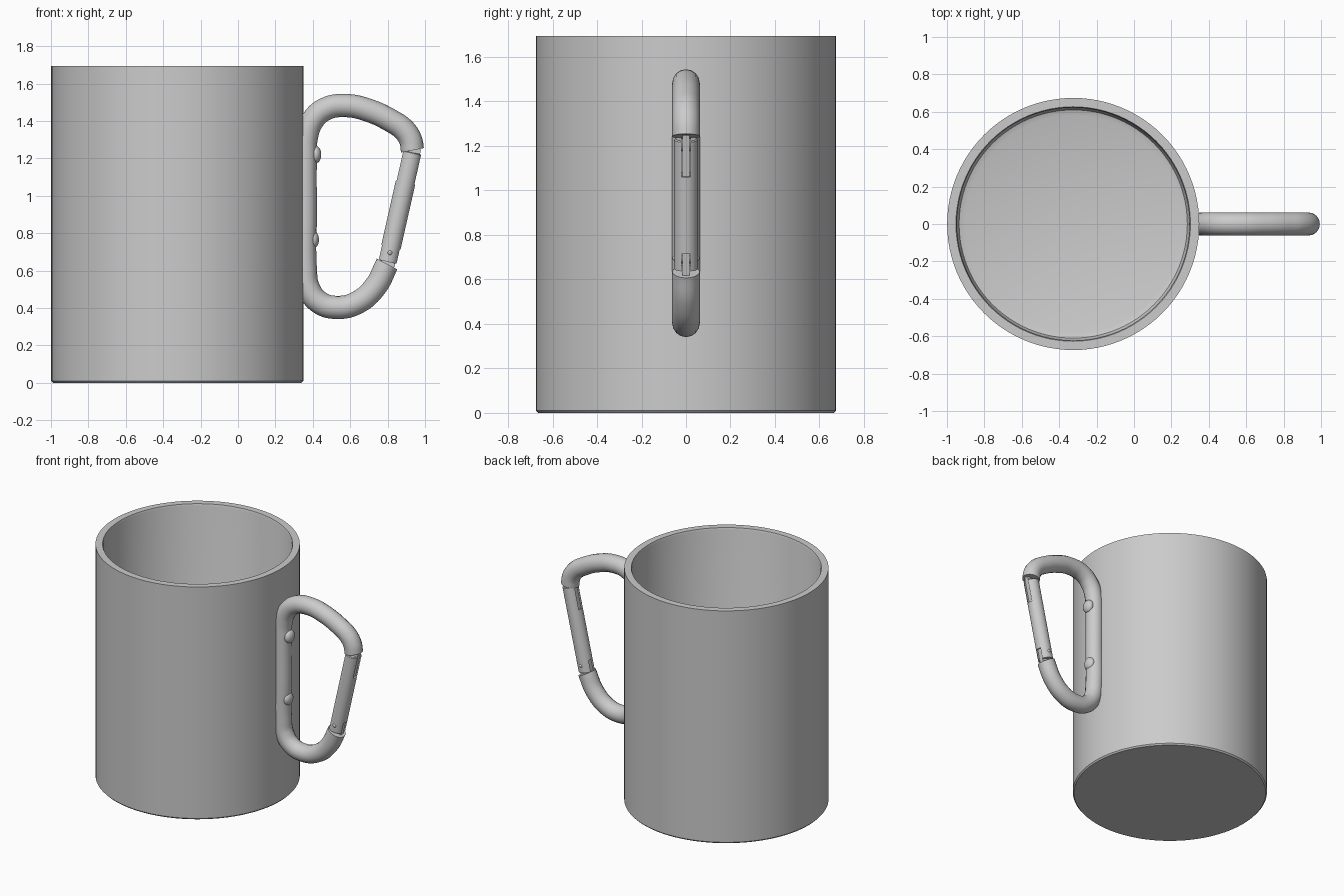
import bpy, bmesh, math
from mathutils import Matrix, Vector

if "Cube" in bpy.data.objects:
    bpy.data.objects.remove(bpy.data.objects["Cube"])

CUP_X = -0.325


def finish(name, bm, angle=35):
    bmesh.ops.recalc_face_normals(bm, faces=bm.faces)
    me = bpy.data.meshes.new(name)
    bm.to_mesh(me)
    bm.free()
    ob = bpy.data.objects.new(name, me)
    bpy.context.collection.objects.link(ob)
    smooth(ob, angle)
    return ob


def smooth(ob, angle=35):
    bpy.ops.object.select_all(action='DESELECT')
    ob.select_set(True)
    bpy.context.view_layer.objects.active = ob
    bpy.ops.object.shade_smooth_by_angle(angle=math.radians(angle))


def lathe(name, profile, matrix, steps=96):
    """Revolve an (r, z) profile whose first and last points lie on the axis."""
    bm = bmesh.new()
    verts = [bm.verts.new((r, 0, z)) for r, z in profile]
    edges = [bm.edges.new(p) for p in zip(verts, verts[1:])]
    bmesh.ops.spin(bm, geom=verts + edges, cent=(0, 0, 0), axis=(0, 0, 1),
                   angle=math.tau, steps=steps)
    bmesh.ops.remove_doubles(bm, verts=bm.verts, dist=1e-5)
    bm.transform(matrix)
    return finish(name, bm)


def box(name, size, matrix):
    bm = bmesh.new()
    bmesh.ops.create_cube(bm, size=1, matrix=matrix @ Matrix.Diagonal((*size, 1)))
    return finish(name, bm)


def dome(name, loc, scale):
    bm = bmesh.new()
    bmesh.ops.create_uvsphere(bm, u_segments=24, v_segments=16, radius=1,
                              matrix=Matrix.Translation(loc) @ Matrix.Diagonal((*scale, 1)))
    return finish(name, bm)


# Cup body: thin wall, flat rim, rounded inner floor
lathe("cup", [(0, 0), (0.665, 0), (0.674, 0.01), (0.674, 1.695), (0.627, 1.695),
              (0.622, 1.68), (0.622, 0.09), (0.61, 0.06), (0.58, 0.05), (0, 0.05)],
      Matrix.Translation((CUP_X, 0, 0)))

# Carabiner handle: open bent rod
path = [(0.933, 1.243), (0.922, 1.30), (0.885, 1.355), (0.82, 1.40), (0.70, 1.456),
        (0.58, 1.482), (0.47, 1.465), (0.40, 1.405), (0.365, 1.31), (0.36, 1.20),
        (0.36, 0.90), (0.36, 0.61), (0.375, 0.51), (0.435, 0.43), (0.53, 0.403),
        (0.64, 0.43), (0.735, 0.515), (0.797, 0.635)]
cu = bpy.data.curves.new("handle_rod", 'CURVE')
cu.dimensions = '3D'
cu.bevel_depth = 0.062
cu.bevel_resolution = 6
cu.resolution_u = 8
cu.use_fill_caps = True
sp = cu.splines.new('BEZIER')
sp.bezier_points.add(len(path) - 1)
for p, (x, z) in zip(sp.bezier_points, path):
    p.co = (x, 0, z)
    p.handle_left_type = p.handle_right_type = 'AUTO'
rod = bpy.data.objects.new("handle_rod", cu)
bpy.context.collection.objects.link(rod)
bpy.ops.object.select_all(action='DESELECT')
rod.select_set(True)
bpy.context.view_layer.objects.active = rod
bpy.ops.object.convert(target='MESH')
smooth(bpy.context.object)

# Spring gate, modelled along its own tilted axis
low, high = Vector((0.80, 0, 0.647)), Vector((0.932, 0, 1.232))
length = (high - low).length
frame = Matrix.Translation(low) @ (high - low).to_track_quat('Z', 'Y').to_matrix().to_4x4()
tilt = math.atan2(high.x - low.x, high.z - low.z)
frame = Matrix.Translation(low) @ Matrix.Rotation(tilt, 4, 'Y')
gate = lathe("gate", [(0, 0), (0.053, 0), (0.053, length - 0.005),
                      (0.048, length), (0, length)], frame, 48)

# Slots in both gate ends, with the rod tongues that sit inside them
for label, z, size in (("hinge", 0.03, 0.10), ("latch", length - 0.07, 0.19)):
    at = frame @ Matrix.Translation((0, 0, z))
    cutter = box(label + "_cutter", (0.3, 0.042, size), at)
    cutter.hide_render = True
    mod = gate.modifiers.new(label, 'BOOLEAN')
    mod.operation = 'DIFFERENCE'
    mod.solver = 'EXACT'
    mod.object = cutter
    bpy.context.view_layer.objects.active = gate
    bpy.ops.object.modifier_apply(modifier=mod.name)
    bpy.data.objects.remove(cutter)
    box(label + "_tongue", (0.084, 0.03, size), at)
smooth(gate)

# Hinge pin through the gate and two rivets on the inner side of the handle
dome("hinge_pin", (0.812, 0, 0.695), (0.024, 0.061, 0.024))
for i, (x, z) in enumerate(((0.415, 1.22), (0.403, 0.765))):
    dome(f"handle_rivet_{i + 1}", (x, 0, z), (0.03, 0.045, 0.047))
